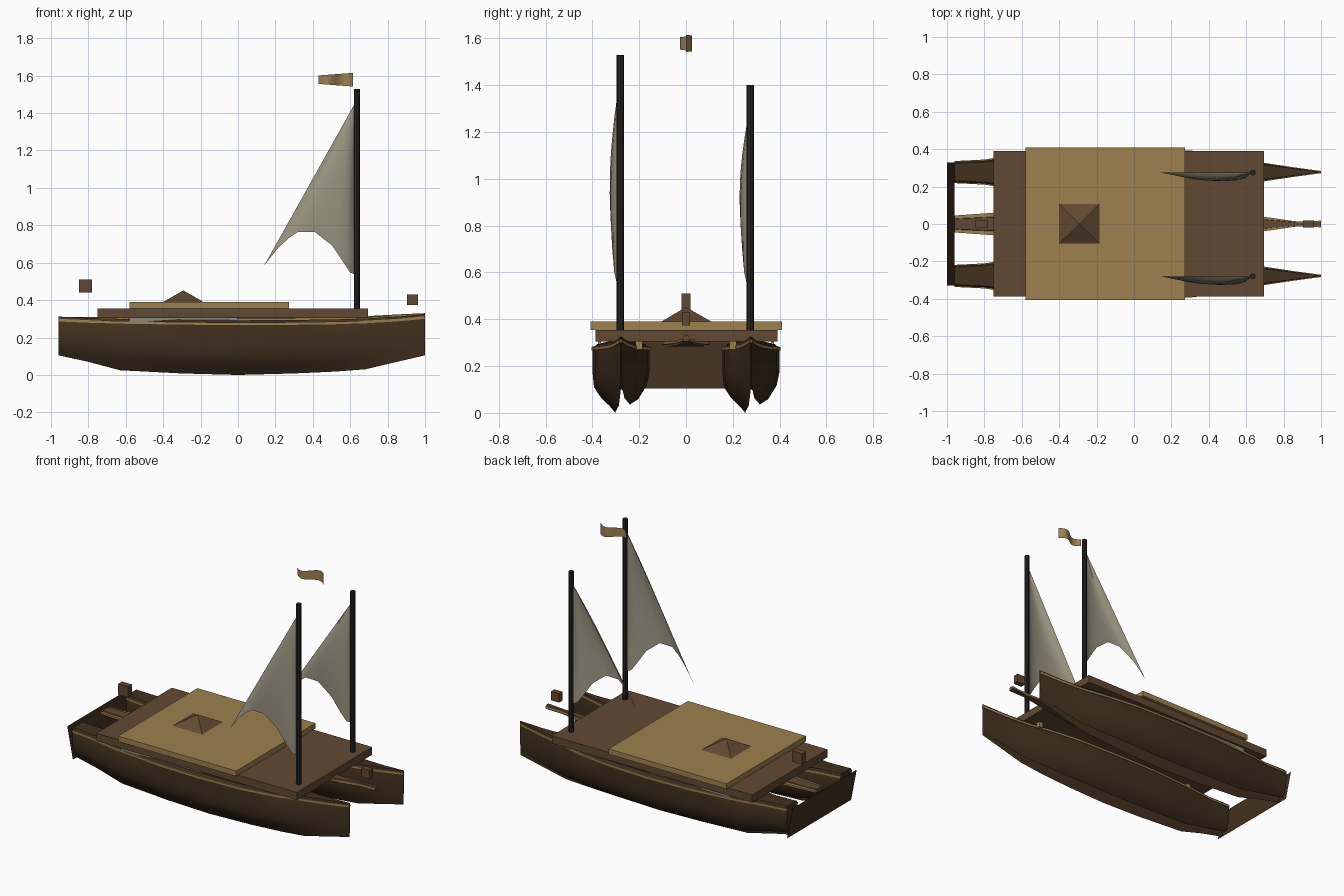
import bpy, math

if "Cube" in bpy.data.objects:
    bpy.data.objects.remove(bpy.data.objects["Cube"])

def mat(name, rgb):
    m = bpy.data.materials.new(name)
    m.diffuse_color = (*rgb, 1)
    m.use_nodes = True
    m.node_tree.nodes["Principled BSDF"].inputs["Base Color"].default_value = m.diffuse_color
    return m

HULL = mat("dark_wood", (0.055, 0.03, 0.013))
DECK = mat("brown_wood", (0.12, 0.066, 0.032))
TAN = mat("tan_wood", (0.34, 0.22, 0.08))
MAST = mat("black_wood", (0.02, 0.017, 0.014))
SAIL = mat("canvas", (0.33, 0.30, 0.22))
GREY = mat("grey_panel", (0.25, 0.25, 0.22))

def mesh(name, verts, faces, m, smooth=False):
    me = bpy.data.meshes.new(name)
    me.from_pydata(verts, [], faces)
    me.materials.append(m)
    ob = bpy.data.objects.new(name, me)
    bpy.context.collection.objects.link(ob)
    bpy.context.view_layer.objects.active = ob
    for o in bpy.context.selected_objects:
        o.select_set(False)
    ob.select_set(True)
    bpy.ops.object.mode_set(mode='EDIT')
    bpy.ops.mesh.select_all(action='SELECT')
    bpy.ops.mesh.normals_make_consistent(inside=False)
    bpy.ops.object.mode_set(mode='OBJECT')
    if smooth:
        bpy.ops.object.shade_smooth_by_angle(angle=math.radians(35))
    return ob

def loft(name, rings, m, smooth=False):
    n = len(rings[0])
    verts = [p for r in rings for p in r]
    faces = [(i*n + j, i*n + (j+1) % n, (i+1)*n + (j+1) % n, (i+1)*n + j)
             for i in range(len(rings) - 1) for j in range(n)]
    faces += [tuple(range(n)), tuple(range(len(verts) - n, len(verts)))]
    return mesh(name, verts, faces, m, smooth)

def box(name, x0, x1, y0, y1, z0, z1, m):
    ring = lambda x: [(x, y0, z0), (x, y1, z0), (x, y1, z1), (x, y0, z1)]
    return loft(name, [ring(x0), ring(x1)], m)

# Hull stations: x, half width, keel z, top z
STATIONS = [(-.96, .055, .105, .312), (-.8, .063, .07, .305), (-.63, .09, .025, .30),
            (-.3, .118, .008, .295), (0, .122, 0, .292), (.3, .112, .008, .294),
            (.52, .082, .018, .297), (.68, .048, .03, .302), (.85, .022, .07, .312),
            (1.0, .002, .105, .326)]
# Cross-section: fraction of half width, fraction of height
SECTION = [(-.85, 1), (-1, .93), (-1, .6), (-.95, .38), (-.7, .22), (-.4, .1), (-.2, 0),
           (-.02, .34), (.04, .34), (.3, .12), (.6, .2), (.9, .4), (1, .6), (1, .93), (.85, 1)]

# Twin hulls with rub rails
for side, cy in (("front", -.2775), ("back", .2775)):
    loft(side + "_hull", [[(x, cy + u*w, k + v*(t - k)) for u, v in SECTION]
                          for x, w, k, t in STATIONS], HULL, True)
    for s, tag in ((-1, "outer"), (1, "inner")):
        rings = []
        for x, w, k, t in STATIONS:
            a, b = cy + s*(w - .008), cy + s*(w + .004)
            rings.append([(x, a, t - .026), (x, b, t - .026), (x, b, t - .012), (x, a, t - .012)])
        loft(f"{side}_{tag}_rail", rings, TAN)

# Slanted stern board joining the hulls
mesh("stern_board", [(-1, -.33, .312), (-1, .33, .312), (-.96, .33, .105), (-.96, -.33, .105)],
     [(0, 1, 2, 3)], HULL)

# Slim central pod below the deck
POD = [(-.96, .045, .285), (-.75, .06, .285), (-.3, .1, .283), (.3, .1, .283),
       (.7, .038, .29), (.88, .012, .30), (1, .018, .305)]
loft("centre_pod", [[(x, -w*.8, z), (x, w*.8, z), (x, w*.6, z + .025), (x, -w*.6, z + .025)]
                    for x, w, z in POD], DECK)
for s, tag in ((-1, "front"), (1, "back")):
    loft(f"pod_{tag}_rail", [[(x, s*w*.55, z + .008), (x, s*w, z + .008),
                              (x, s*w, z + .02), (x, s*w*.55, z + .02)] for x, w, z in POD], TAN)
    # Deck supports and side panels
    for i, x in enumerate((-.6, .6)):
        box(f"{tag}_support_{i}", x - .015, x + .015, s*.2 - .015, s*.2 + .015, .27, .31, TAN)
    box(f"{tag}_side_panel", -.58, 0, s*.37 - .006, s*.37 + .006, .284, .305, GREY)

# Decks, hatch and end blocks
box("main_deck", -.75, .695, -.387, .39, .305, .355, DECK)
box("upper_deck", -.58, .272, -.407, .41, .355, .39, TAN)
mesh("hatch", [(-.4, -.105, .39), (-.185, -.105, .39), (-.185, .108, .39), (-.4, .108, .39),
               (-.292, 0, .452)],
     [(0, 1, 2, 3), (0, 1, 4), (1, 2, 4), (2, 3, 4), (3, 0, 4)], DECK)
box("stern_block", -.85, -.78, -.02, .02, .44, .51, DECK)
box("bow_block", .903, .962, -.018, .018, .373, .43, DECK)

# Masts and triangular sails
FOOT = [(.14, .585), (.215, .68), (.27, .73), (.32, .765), (.41, .765), (.505, .69),
        (.565, .60), (.6, .547), (.62, .54)]
for side, y, top, peak in (("front", -.28, 1.53, 1.45), ("back", .275, 1.40, 1.32)):
    bpy.ops.mesh.primitive_cylinder_add(vertices=8, radius=.016, depth=top - .355,
                                        location=(.635, y, (top + .355)/2))
    mast = bpy.context.object
    mast.name = side + "_mast"
    mast.data.materials.append(MAST)
    rows, n = 8, len(FOOT)
    verts, faces = [], []
    for i in range(rows + 1):
        t = i/rows
        for j, (fx, fz) in enumerate(FOOT):
            bulge = .046*math.sin(math.pi*j/(n - 1))*math.sin(math.pi*(.3 + .7*t))
            verts.append((fx + (.624 - fx)*t, y - bulge, fz + (peak - fz)*t))
    for i in range(rows):
        for j in range(n - 1):
            a = i*n + j
            faces.append((a, a + 1, a + n + 1, a + n))
    mesh(side + "_sail", verts, faces, SAIL, True)

# Wavy pennant
N = 10
verts, faces = [], []
for i in range(N + 1):
    t = i/N
    y = .026*math.sin(2*math.pi*t)
    x = .615 - .185*t
    verts += [(x, y, 1.542 + .014*t), (x, y, 1.615 - .014*t)]
    if i:
        faces.append((2*i - 2, 2*i, 2*i + 1, 2*i - 1))
mesh("pennant", verts, faces, TAN, True)
